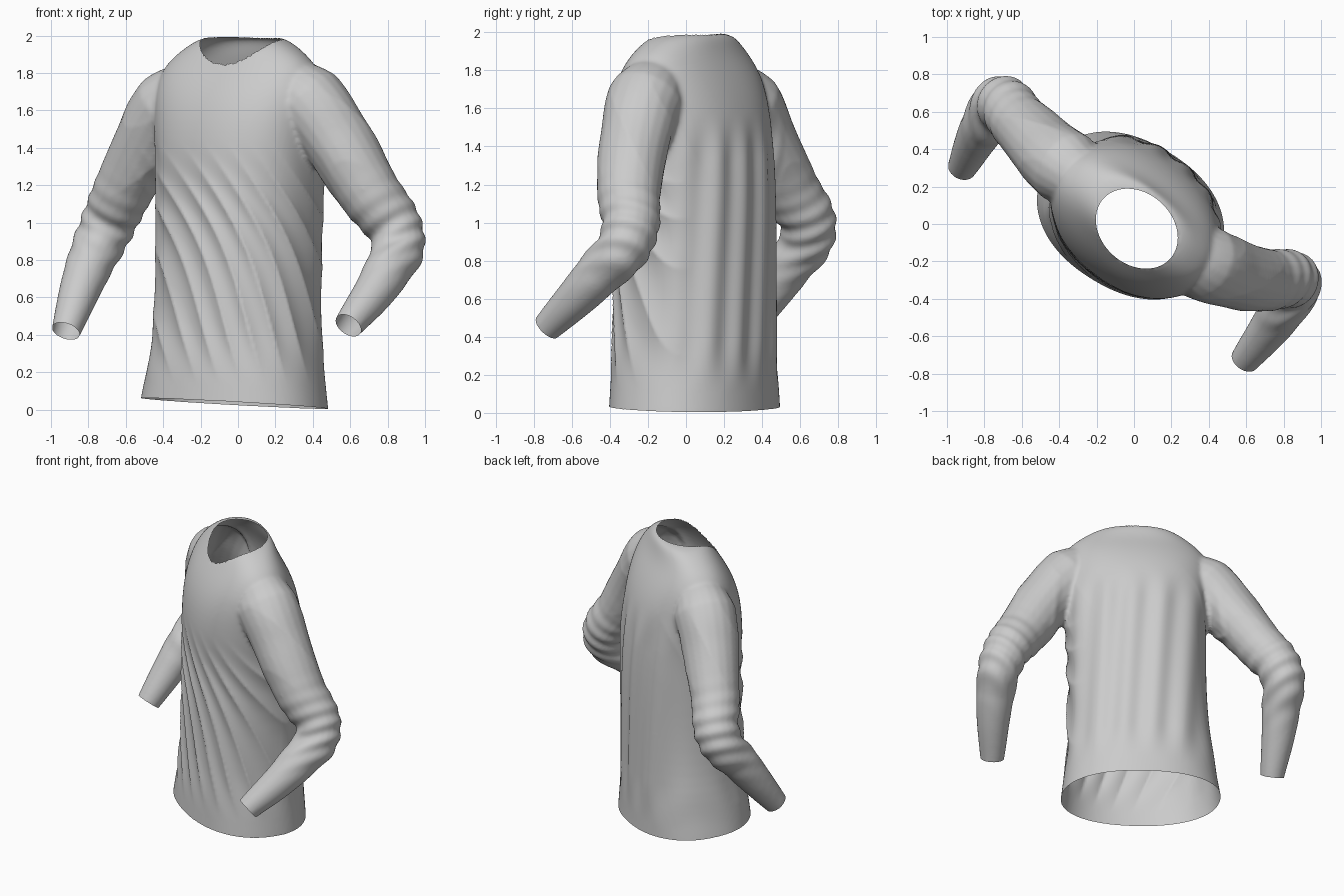
import bpy, bmesh, math
from mathutils import Vector
from math import sin, cos, exp, radians, pi

if "Cube" in bpy.data.objects:
    bpy.data.objects.remove(bpy.data.objects["Cube"])


def add(name, bm):
    me = bpy.data.meshes.new(name)
    bm.to_mesh(me)
    bm.free()
    ob = bpy.data.objects.new(name, me)
    bpy.context.collection.objects.link(ob)
    return ob


def baked(ob):
    dg = bpy.context.evaluated_depsgraph_get()
    return bpy.data.meshes.new_from_object(ob.evaluated_get(dg))


def spow(v, p):
    return math.copysign(abs(v) ** p, v)


# Torso sections: z, centre x, centre y, half width, half depth, turn in degrees
RINGS = [(-.15, -.025, .045, .54, .41, -30), (.0, -.025, .045, .53, .40, -31),
         (.2, -.015, .045, .495, .39, -34), (.45, 0, .045, .465, .38, -37),
         (.8, .005, .045, .455, .38, -38), (1.15, .01, .04, .46, .38, -38),
         (1.4, .01, .025, .475, .375, -38), (1.6, .01, .02, .50, .345, -37),
         (1.75, .01, .02, .50, .285, -36), (1.85, .015, .02, .455, .225, -36),
         (1.92, .02, .025, .37, .19, -37), (1.97, .025, .035, .29, .165, -38),
         (2.0, .025, .04, .20, .13, -40)]

# Sleeve paths: x, y, z, radius from shoulder to cuff
ARMS = {
    "left": [(-.22, .19, 1.74, .14), (-.36, .30, 1.62, .205), (-.48, .405, 1.43, .185),
             (-.61, .54, 1.18, .16), (-.71, .645, .96, .145), (-.80, .53, .76, .125),
             (-.92, .30, .42, .078)],
    "right": [(.22, -.11, 1.76, .14), (.38, -.21, 1.64, .205), (.53, -.265, 1.44, .19),
              (.69, -.30, 1.18, .17), (.855, -.31, .91, .145), (.79, -.46, .73, .125),
              (.59, -.73, .45, .078)],
}


def torso():
    bm = bmesh.new()
    n, rows = 40, []
    for z, cx, cy, a, b, deg in RINGS:
        t, row = radians(deg), []
        for i in range(n):
            q = 2 * pi * i / n
            u, w = a * spow(cos(q), .9), b * spow(sin(q), .9)
            row.append(bm.verts.new((cx + u * cos(t) - w * sin(t), cy + u * sin(t) + w * cos(t), z)))
        rows.append(row)
    for r0, r1 in zip(rows, rows[1:]):
        for i in range(n):
            bm.faces.new((r0[i], r0[(i + 1) % n], r1[(i + 1) % n], r1[i]))
    bm.faces.new(rows[0][::-1])
    bm.faces.new(rows[-1])
    ob = add("torso_base", bm)
    ob.modifiers.new("smooth", 'SUBSURF').levels = 2
    return ob


def sleeve(pts):
    cu = bpy.data.curves.new("sleeve_base", 'CURVE')
    cu.dimensions = '3D'
    cu.bevel_depth, cu.bevel_resolution, cu.use_fill_caps = 1, 8, True
    end, prev = Vector(pts[-1][:3]), Vector(pts[-2][:3])
    tip = end + (end - prev).normalized() * .06
    pts = pts + [(*tip, .07)]
    sp = cu.splines.new('BEZIER')
    sp.bezier_points.add(len(pts) - 1)
    for bp, p in zip(sp.bezier_points, pts):
        bp.co, bp.radius = p[:3], p[3]
        bp.handle_left_type = bp.handle_right_type = 'AUTO'
    ob = bpy.data.objects.new("sleeve_base", cu)
    bpy.context.collection.objects.link(ob)
    return ob


# Merge torso and sleeves into one skin
parts = [torso()] + [sleeve(p) for p in ARMS.values()]
bm = bmesh.new()
for ob in parts:
    bm.from_mesh(baked(ob))
    bpy.data.objects.remove(ob)
bmesh.ops.remove_doubles(bm, verts=bm.verts, dist=.0005)
bmesh.ops.recalc_face_normals(bm, faces=bm.faces)
base = add("shirt_base", bm)
rm = base.modifiers.new("merge", 'REMESH')
rm.mode, rm.voxel_size = 'VOXEL', .013
sm = base.modifiers.new("soften", 'SMOOTH')
sm.factor, sm.iterations = .5, 6
bm = bmesh.new()
bm.from_mesh(baked(base))
bpy.data.objects.remove(base)
bm.normal_update()


# Cloth folds
def step(a, b, v):
    t = min(1, max(0, (v - a) / (b - a)))
    return t * t * (3 - 2 * t)


def ridge(p):
    return 1 - 2 * abs(sin(p / 2)) ** .8


def fold(co, no):
    x, y, z = co
    c, s = cos(radians(-37)), sin(radians(-37))
    u, w = (x * c + y * s) / .52, (-x * s + y * c) / .42
    body = 1 - step(1.1, 1.25, math.hypot(u, w))
    front = step(-.2, .5, -no.y)
    d = 0
    drag = x + .38 * z + .16 * (z - .6) ** 2 + .02 * sin(5 * z)
    d += .010 * front * body * step(.12, .45, z) * (1 - step(1.0, 1.45, z)) * ridge(52 * drag)
    d += .009 * (1 - front) * body * step(.1, .4, z) * (1 - step(1.3, 1.6, z)) * sin(24 * (x - y) + 2 * z)
    for pts in ARMS.values():
        e, sh = Vector(pts[4][:3]), Vector(pts[2][:3])
        ax = (sh - e).normalized()
        r = co - e
        t = r.dot(ax)
        out = 1 - body if z > 1.1 else 1
        d += .009 * exp(-(r.length / .22) ** 2) * out * sin(62 * t + 9 * r.y)
        q = co - sh
        d += .007 * exp(-(q.length / .26) ** 2) * ridge(48 * (q.x * ax.y - q.y * ax.x) + 14 * q.z)
    return d


moves = [(v, v.normal * fold(v.co, v.normal)) for v in bm.verts]
for v, m in moves:
    v.co += m


# Open the hem and cuffs with clean plane cuts
def cut(p, n, radius):
    vs = {v for v in bm.verts if (v.co - p).length < radius}
    fs = [f for f in bm.faces if all(v in vs for v in f.verts)]
    es = list({e for f in fs for e in f.edges})
    vv = list({v for f in fs for v in f.verts})
    bmesh.ops.bisect_plane(bm, geom=vv + es + fs, plane_co=p, plane_no=n, dist=.001)
    gone = [v for v in bm.verts if (v.co - p).length < radius and (v.co - p).dot(n) > .0015]
    bmesh.ops.delete(bm, geom=gone, context='VERTS')


cut(Vector((0, 0, .033)), Vector((-.06, -.02, -1)).normalized(), .75)
for pts in ARMS.values():
    p = Vector(pts[-1][:3])
    cut(p, (p - Vector(pts[-2][:3])).normalized(), .16)

# Open the neck along a turned oval
NC, NS = cos(radians(-42)), sin(radians(-42))


def oval(co):
    x, y = co.x - .015, co.y + .025
    return Vector(((x * NC + y * NS) / .24, (-x * NS + y * NC) / .19))


inside = [f for f in bm.faces if f.calc_center_median().z > 1.7 and oval(f.calc_center_median()).length < 1]
bmesh.ops.delete(bm, geom=inside, context='FACES')
for v in bm.verts:
    if v.is_boundary and v.co.z > 1.7:
        o = oval(v.co).normalized()
        a, b = o.x * .24, o.y * .19
        v.co.x, v.co.y = .015 + a * NC - b * NS, -.025 + a * NS + b * NC

for f in bm.faces:
    f.smooth = True
add("long_sleeved_shirt", bm)
